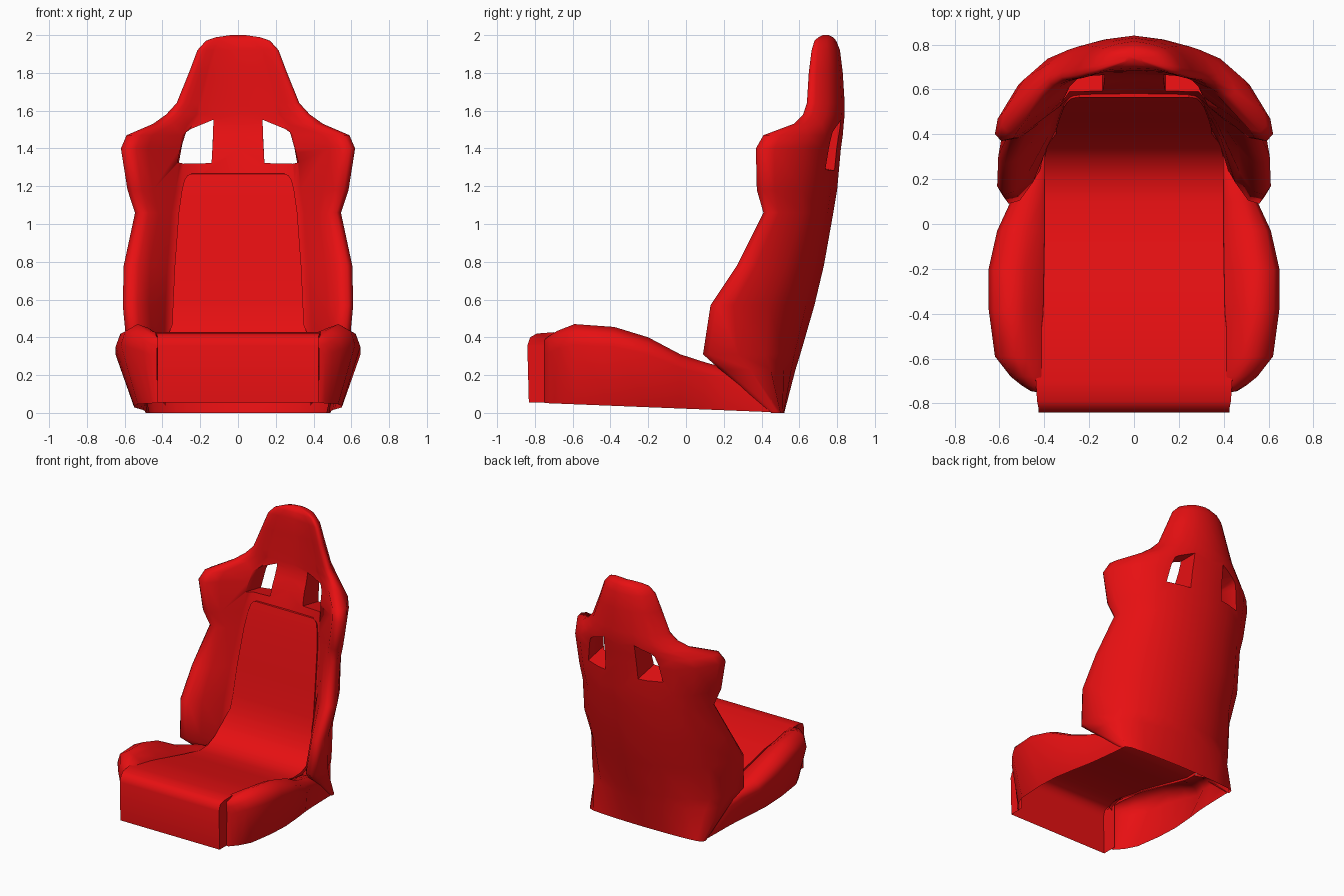
import bpy
import bmesh
import math

cube = bpy.data.objects.get("Cube")
if cube:
    bpy.data.objects.remove(cube, do_unlink=True)

red = bpy.data.materials.new("seat_red")
red.use_nodes = True
RED = (0.8, 0.005, 0.006, 1)
red.diffuse_color = RED
red.node_tree.nodes["Principled BSDF"].inputs["Base Color"].default_value = RED


def loft(name, rings, closed=True):
    """Skin a list of rings; closed rings are capped, open ones form a sheet."""
    bm = bmesh.new()
    rows = [[bm.verts.new(p) for p in ring] for ring in rings]
    n = len(rows[0])
    for a, b in zip(rows, rows[1:]):
        for i in range(n if closed else n - 1):
            j = (i + 1) % n
            bm.faces.new((a[i], a[j], b[j], b[i]))
    if closed:
        bm.faces.new(rows[0][::-1])
        bm.faces.new(rows[-1])
        bmesh.ops.recalc_face_normals(bm, faces=bm.faces)
    mesh = bpy.data.meshes.new(name)
    bm.to_mesh(mesh)
    bm.free()
    mesh.materials.append(red)
    obj = bpy.data.objects.new(name, mesh)
    bpy.context.collection.objects.link(obj)
    return obj


def smooth(obj, degrees):
    obj.data.shade_smooth()
    obj.data.set_sharp_from_angle(angle=math.radians(degrees))


def mirrored(half):
    """Complete a half ring whose first and last points lie on x = 0."""
    return half + [(-x, y, z) for x, y, z in half[-2:0:-1]]


def interp(table, t, col):
    for a, b in zip(table, table[1:]):
        if t <= b[0]:
            f = max(0, (t - a[0]) / (b[0] - a[0]))
            return a[col] + f * (b[col] - a[col])
    return table[-1][col]


def floor_z(y):
    return max(0, 0.022 - 0.04 * y)


# Backrest levels: z, half width, rear y, wing front y, inner y, inner half width
LEVELS = [
    (0.0, 0.49, 0.52, 0.45, 0.47, 0.33),
    (0.23, 0.545, 0.58, 0.18, 0.36, 0.36),
    (0.31, 0.585, 0.605, 0.09, 0.38, 0.355),
    (0.57, 0.61, 0.68, 0.13, 0.44, 0.35),
    (0.78, 0.605, 0.73, 0.27, 0.475, 0.34),
    (1.06, 0.545, 0.78, 0.41, 0.53, 0.32),
    (1.18, 0.585, 0.8, 0.375, 0.555, 0.3),
    (1.4, 0.62, 0.82, 0.37, 0.61, 0.28),
    (1.47, 0.59, 0.83, 0.41, 0.64, 0.27),
    (1.53, 0.45, 0.835, 0.57, 0.66, 0.24),
    (1.58, 0.38, 0.84, 0.62, 0.665, 0.2),
    (1.64, 0.325, 0.84, 0.64, 0.668, 0.19),
    (1.8, 0.26, 0.83, 0.65, 0.675, 0.15),
    (1.92, 0.215, 0.815, 0.665, 0.68, 0.12),
    (1.97, 0.17, 0.795, 0.68, 0.69, 0.09),
    (1.988, 0.12, 0.78, 0.7, 0.705, 0.05),
    (2.0, 0.04, 0.755, 0.725, 0.73, 0.02),
]
# Outer wrap as fractions of half width and depth: boxy at the foot, rounder above
LOW_WRAP = [(0, 0), (0.35, 0.04), (0.65, 0.12), (0.9, 0.27), (0.99, 0.5), (1, 0.93)]
HIGH_WRAP = [(0, 0), (0.35, 0.08), (0.65, 0.22), (0.83, 0.44), (0.98, 0.78), (1, 0.93)]


def back_ring(z, w, rear, front, inner, p):
    f = min(1, max(0, (z - 0.05) / 0.52))
    half = []
    for (u0, v0), (u1, v1) in zip(LOW_WRAP, HIGH_WRAP):
        u, v = u0 + f * (u1 - u0), v0 + f * (v1 - v0)
        half.append((w * u, rear - (rear - front) * v, z))
    d = inner - front
    half += [(w * 0.955, front, z), (w * 0.87, front + d * 0.05, z),
             (w * 0.77, front + d * 0.33, z), (p * 1.1, front + d * 0.83, z),
             (p, inner, z), (0, inner + 0.005, z)]
    return mirrored(half)


backrest = loft("backrest_shell", [back_ring(*lv) for lv in LEVELS])

# Harness openings cut through the shell
HOLE = [(0.13, 1.552), (0.14, 1.325), (0.32, 1.32), (0.275, 1.485), (0.25, 1.503)]
cutters = []
for s in (1, -1):
    rings = []
    for y in (0.4, 1.0):
        drop = 0.2 * (y - 0.58)
        rings.append([(s * x, y, z - (drop if z < 1.4 else 0)) for x, z in HOLE])
    cutter = loft("opening_cutter", rings)
    cutter.hide_render = True
    cutters.append(cutter)
    mod = backrest.modifiers.new("opening", "BOOLEAN")
    mod.operation = "DIFFERENCE"
    mod.solver = "EXACT"
    mod.object = cutter
bpy.context.view_layer.update()
evaluated = backrest.evaluated_get(bpy.context.evaluated_depsgraph_get())
cut_mesh = bpy.data.meshes.new_from_object(evaluated)
backrest.modifiers.clear()
backrest.data = cut_mesh
for cutter in cutters:
    bpy.data.objects.remove(cutter, do_unlink=True)

# Open the hollow base: keep only the outward faces below the cushion
bm = bmesh.new()
bm.from_mesh(cut_mesh)
inside = []
for face in bm.faces:
    c = face.calc_center_median()
    if c.z < 0.2 and face.normal.x * c.x + face.normal.y * (c.y - 0.3) < 0.04:
        inside.append(face)
bmesh.ops.delete(bm, geom=inside, context="FACES")
bm.to_mesh(cut_mesh)
bm.free()
smooth(backrest, 65)

# Cushion sweeping up into the centre panel of the backrest: y, z, half width
SEAT = [(-0.84, 0.355, 0.425), (-0.825, 0.4, 0.425), (-0.79, 0.42, 0.432),
        (-0.7, 0.427, 0.438), (-0.4, 0.37, 0.405), (-0.1, 0.295, 0.4),
        (0.1, 0.248, 0.4), (0.2, 0.252, 0.4), (0.29, 0.29, 0.4),
        (0.355, 0.37, 0.385), (0.4, 0.47, 0.348)]
PANEL = [(0.57, 0.345), (0.78, 0.335), (1.06, 0.314), (1.18, 0.297),
         (1.235, 0.283), (1.257, 0.268), (1.266, 0.245)]
profile = [(-0.832, floor_z(-0.832), 0.425)] + SEAT
profile += [(interp(LEVELS, z, 4) - 0.012, z, w) for z, w in PANEL]
profile.append((profile[-1][0] + 0.03, 1.267, 0.245))
rows = []
for y, z, w in profile:
    back_y = max(y + 0.02, -0.72)
    back_z = z - 0.02 if y > -0.8 else z
    rows.append([(-w, back_y, back_z), (-w, y, z), (w, y, z), (w, back_y, back_z)])
smooth(loft("seat_cushion_and_panel", rows, closed=False), 50)

# Hollow side bolsters: y, widest x, bottom x, crest z
BOLSTER = [
    (-0.75, 0.43, 0.425, 0.38), (-0.745, 0.46, 0.44, 0.392), (-0.72, 0.5, 0.46, 0.41),
    (-0.68, 0.55, 0.49, 0.435), (-0.59, 0.62, 0.53, 0.47), (-0.38, 0.648, 0.55, 0.455),
    (-0.2, 0.648, 0.55, 0.4), (-0.03, 0.61, 0.53, 0.31), (0.1, 0.55, 0.51, 0.268),
    (0.2, 0.53, 0.5, 0.24), (0.42, 0.487, 0.485, 0.12), (0.455, 0.485, 0.485, 0.07),
]
for s, side in ((1, "left"), (-1, "right")):
    rings = []
    for y, wide, low, crest in BOLSTER:
        floor = floor_z(y)
        mid = min(0.36, floor + 0.75 * (crest - floor))
        seat = min(interp(SEAT, y, 1), crest)
        reach = wide - 0.4
        section = [(low, floor), (wide, mid),
                   (wide - reach * 0.1, mid + 0.65 * (crest - mid)),
                   (0.4 + reach * 0.6, crest),
                   (0.4 + reach * 0.35, seat + 0.7 * (crest - seat)),
                   (0.4 + reach * 0.1, seat + 0.15 * (crest - seat)),
                   (0.385, seat - 0.03)]
        rings.append([(s * x, y, z) for x, z in section[::-s]])
    smooth(loft(side + "_seat_bolster", rings, closed=False), 60)
